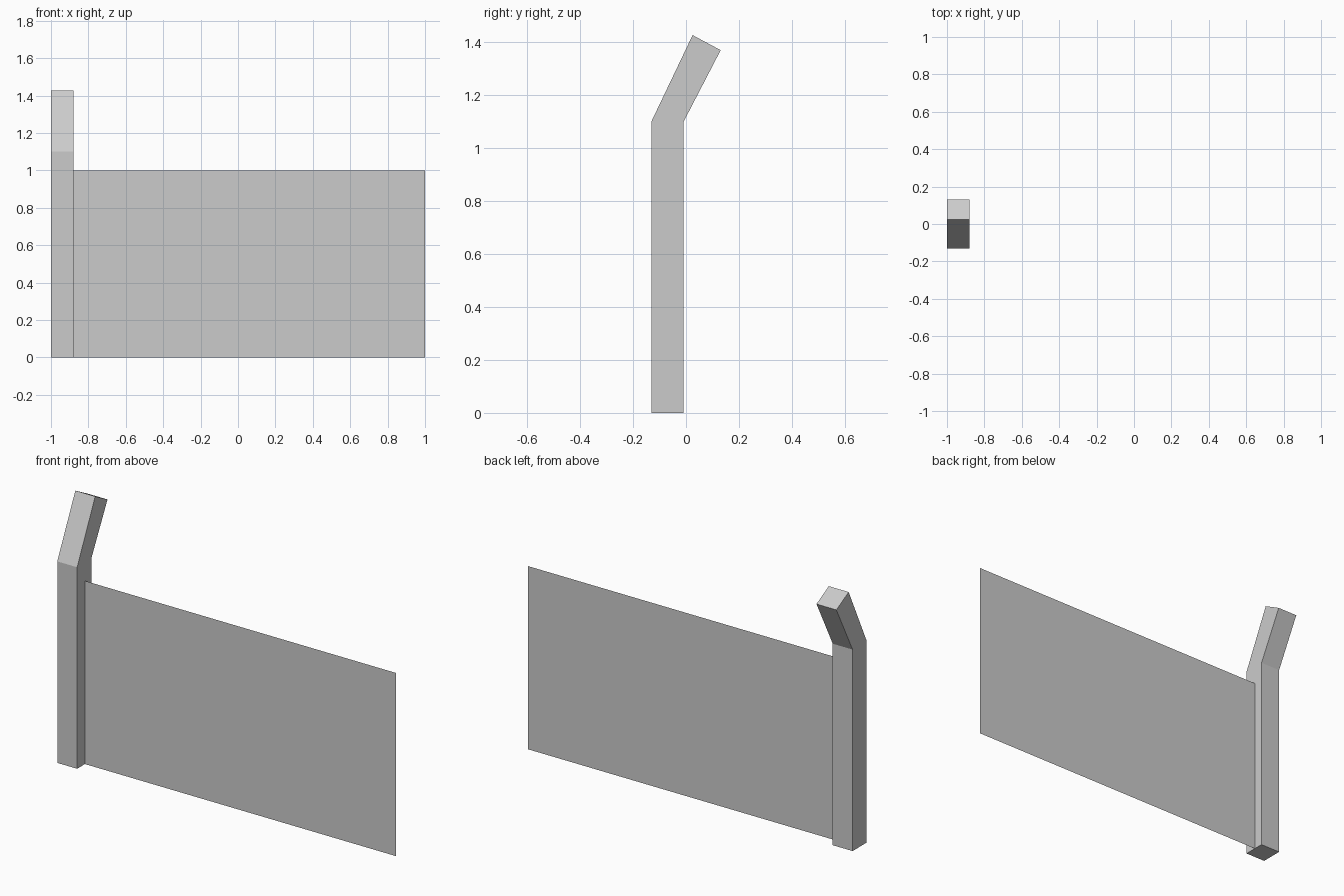
import bpy, bmesh

if "Cube" in bpy.data.objects:
    bpy.data.objects.remove(bpy.data.objects["Cube"])

def finish(name, bm):
    bmesh.ops.recalc_face_normals(bm, faces=bm.faces)
    mesh = bpy.data.meshes.new(name)
    bm.to_mesh(mesh)
    bm.free()
    obj = bpy.data.objects.new(name, mesh)
    bpy.context.collection.objects.link(obj)
    return obj

X0, X1 = -1.0, -0.88

# Bent post: square sections (front y, z, back y, z) joined from the ground up
sections = [(-0.131, 0, -0.009, 0),
            (-0.131, 1.10, -0.009, 1.10),
            (0.025, 1.427, 0.131, 1.37)]
bm = bmesh.new()
rings = []
for fy, fz, by, bz in sections:
    rings.append([bm.verts.new(p) for p in
                  ((X0, fy, fz), (X1, fy, fz), (X1, by, bz), (X0, by, bz))])
for low, high in zip(rings, rings[1:]):
    for i in range(4):
        j = (i + 1) % 4
        bm.faces.new((low[i], low[j], high[j], high[i]))
bm.faces.new(rings[0][::-1])
bm.faces.new(rings[-1])
finish("bent_post", bm)

# Thin fence panel: a single upright sheet from the post to the right end
bm = bmesh.new()
y = -0.064
bm.faces.new([bm.verts.new(p) for p in
              ((X1, y, 0), (1, y, 0), (1, y, 1), (X1, y, 1))])
finish("fence_panel", bm)
